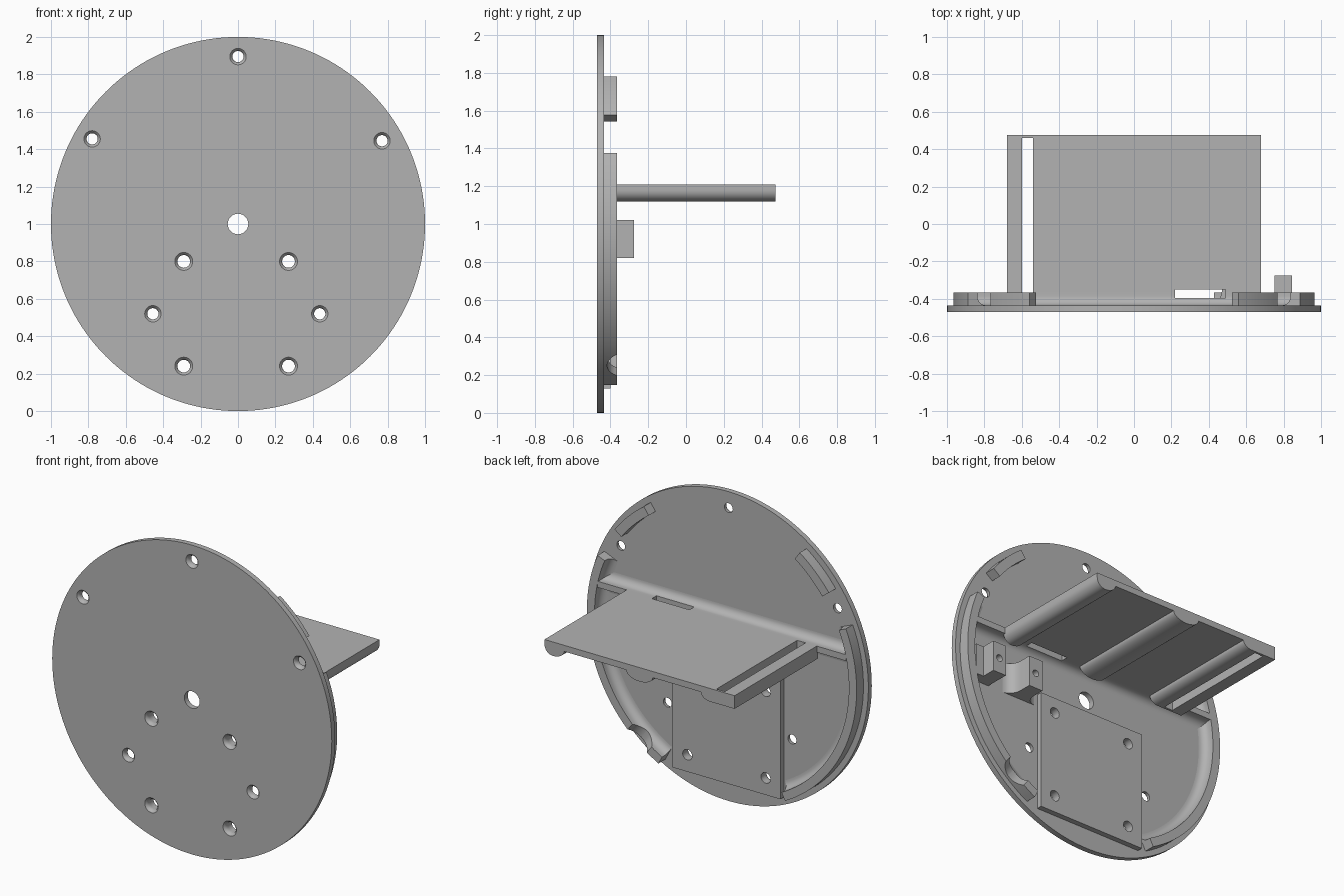
import bpy, bmesh
from math import sin, cos, pi, radians
from mathutils import Matrix, Vector

cube = bpy.data.objects.get("Cube")
if cube:
    bpy.data.objects.remove(cube, do_unlink=True)

grey = bpy.data.materials.new("plain grey")
grey.use_nodes = True
COLOUR = (0.45, 0.45, 0.45, 1)
grey.diffuse_color = COLOUR
grey.node_tree.nodes["Principled BSDF"].inputs["Base Color"].default_value = COLOUR

FACE, BACK, TOP = -0.47, -0.435, -0.365   # plate front, plate back, wall top (y)
SINK = BACK - 0.01                        # raised parts overlap the plate a little


def finish(name, bm):
    bmesh.ops.recalc_face_normals(bm, faces=bm.faces)
    mesh = bpy.data.meshes.new(name)
    bm.to_mesh(mesh)
    bm.free()
    mesh.materials.append(grey)
    obj = bpy.data.objects.new(name, mesh)
    bpy.context.collection.objects.link(obj)
    return obj


def loft(name, rings, closed=False):
    """Skin a list of equal point loops, capping the two ends."""
    bm = bmesh.new()
    loops = [[bm.verts.new(p) for p in ring] for ring in rings]
    n = len(loops[0])
    for a, b in zip(loops, loops[1:]):
        for i in range(n):
            j = (i + 1) % n
            bm.faces.new((a[i], a[j], b[j], b[i]))
    bm.faces.new(loops[0])
    bm.faces.new(loops[-1])
    return finish(name, bm)


def prism(name, pts, axis, lo, hi):
    """Extrude a 2D profile along one axis."""
    place = {"x": lambda p, t: (t, p[0], p[1]),
             "y": lambda p, t: (p[0], t, p[1]),
             "z": lambda p, t: (p[0], p[1], t)}[axis]
    return loft(name, [[place(p, t) for p in pts] for t in (lo, hi)])


def box(name, x0, x1, y0, y1, z0, z1):
    return prism(name, [(x0, z0), (x1, z0), (x1, z1), (x0, z1)], "y", y0, y1)


def arc(cx, cy, rx, ry, start, end, steps=10):
    angles = [radians(start + (end - start) * i / steps) for i in range(steps + 1)]
    return [(cx + rx * cos(a), cy + ry * sin(a)) for a in angles]


def turned(name, sections, x, z, sides=32):
    """Round solid along y from (radius, y) sections."""
    return loft(name, [[(x + r * cos(2 * pi * i / sides), y, z + r * sin(2 * pi * i / sides))
                        for i in range(sides)] for r, y in sections])


def wall(name, profile, start, end, steps):
    """Sweep an (r, y) profile round the plate centre."""
    rings = []
    for i in range(steps + 1):
        a = radians(start + (end - start) * i / steps)
        rings.append([(r * cos(a), y, 1 + r * sin(a)) for r, y in profile])
    return loft(name, rings)


def cut(target, cutters):
    for c in cutters:
        mod = target.modifiers.new("cut", "BOOLEAN")
        mod.operation, mod.solver, mod.object = "DIFFERENCE", "EXACT", c
        bpy.context.view_layer.objects.active = target
        bpy.ops.object.modifier_apply(modifier=mod.name)
    for c in cutters:
        bpy.data.objects.remove(c, do_unlink=True)


# Round plate with holes eased at the front
plate = turned("round_plate", [(1, FACE), (1, BACK)], 0, 1, 160)
corner_holes = [(x, z) for x in (-0.29, 0.27) for z in (0.24, 0.80)]
small_holes = [(0, 1.895), (-0.78, 1.455), (0.77, 1.445), (-0.455, 0.52), (0.437, 0.52)]
cutters = [turned("hole_cutter", [(0.055, -0.6), (0.055, -0.3)], 0, 1)]
for x, z in corner_holes + small_holes:
    r = 0.034 if (x, z) in corner_holes else 0.03
    cutters.append(turned("hole_cutter", [(r + 0.016, FACE - 0.01), (r + 0.014, FACE),
                   (r + 0.005, FACE + 0.008), (r, FACE + 0.02), (r, -0.3)], x, z))
cut(plate, cutters)

# Square mounting pad
pad = box("mounting_pad", -0.395, 0.375, SINK, -0.40, 0.13, 0.90)
cut(pad, [turned("hole_cutter", [(0.034, -0.6), (0.034, -0.3)], x, z) for x, z in corner_holes])

# Curved locating walls, filleted on the inside
fillet = arc(0.86, BACK + 0.05, 0.05, 0.05, -90, 0, 6)
wall_profile = [(0.965, SINK), (0.86, SINK)] + fillet + [(0.91, TOP), (0.965, TOP)]
walls = [wall("left_wall", wall_profile, -62, 23, 44),
         wall("right_wall", wall_profile, 157, 242, 44)]
thin = [(0.96, SINK), (0.90, SINK), (0.90, TOP), (0.96, TOP)]
wall("upper_left_wall", thin, 37, 54.5, 12)
wall("upper_right_wall", thin, 125.5, 143, 12)

# Scooped cable notch in the left wall
scoop = turned("scoop_cutter", [(0.1, -0.2), (0.1, 0.2)], 0, 0)
tilt = radians(-51)
out = Vector((cos(tilt), 0, sin(tilt)))
scoop.data.transform(Matrix.Translation(out * 0.92 + Vector((0, -0.318, 1)))
                     @ Vector((0, 1, 0)).rotation_difference(out).to_matrix().to_4x4())
cut(walls[0], [scoop])

# Cross rail joining shelf to plate
rail_profile = ([(SINK, 1.26)] + arc(-0.385, 1.26, 0.05, 0.05, 180, 270, 8)
                + [(TOP, 1.21), (TOP, 1.17)]
                + arc(-0.385, 1.12, 0.05, 0.05, 90, 180, 8) + [(SINK, 1.12)])
rail = prism("cross_rail", rail_profile, "x", -0.89, 0.89)

# Shelf with rounded ribs underneath
under = ([(-0.68, 1.125), (-0.50, 1.125)] + arc(-0.50, 1.17, 0.06, 0.045, -85, 0, 8)
         + arc(0.0, 1.17, 0.095, 0.05, 180, 360, 16)
         + arc(0.62, 1.17, 0.08, 0.05, 180, 270, 8)
         + arc(0.62, 1.18, 0.06, 0.06, -80, 0, 8) + [(0.68, 1.21), (-0.68, 1.21)])
shelf = prism("shelf", under, "y", -0.38, 0.475)
cut(shelf, [box("slot_cutter", -0.60, -0.54, TOP, 0.46, 1.0, 1.4),
            box("wire_cutter", 0.22, 0.49, -0.396, -0.35, 1.0, 1.4)])
cut(rail, [box("wire_cutter", 0.22, 0.49, -0.396, -0.35, 1.0, 1.4)])

# Two screw posts beside the cable opening
outer = prism("outer_post", [(0.90, SINK), (0.90, TOP), (0.845, TOP), (0.845, -0.275),
                             (0.75, -0.275), (0.75, SINK)], "z", 0.82, 1.02)
inner_pts = ([(0.40, SINK)] + arc(0.40, -0.355, 0.07, 0.08, -90, 0, 6)
             + [(0.47, -0.275), (0.57, -0.275)] + arc(0.64, -0.355, 0.07, 0.08, 180, 270, 6)
             + [(0.64, SINK)])
inner = prism("inner_post", inner_pts, "z", 0.82, 1.02)
for post, x in ((outer, 0.798), (inner, 0.52)):
    cut(post, [turned("screw_cutter", [(0.022, -0.40), (0.022, -0.2)], x, 0.92, 16)])

# Smooth curved faces, keep corners crisp
bpy.ops.object.select_all(action="DESELECT")
for obj in bpy.context.scene.objects:
    if obj.type == "MESH":
        obj.select_set(True)
        bpy.context.view_layer.objects.active = obj
bpy.ops.object.shade_smooth_by_angle(angle=radians(30))
